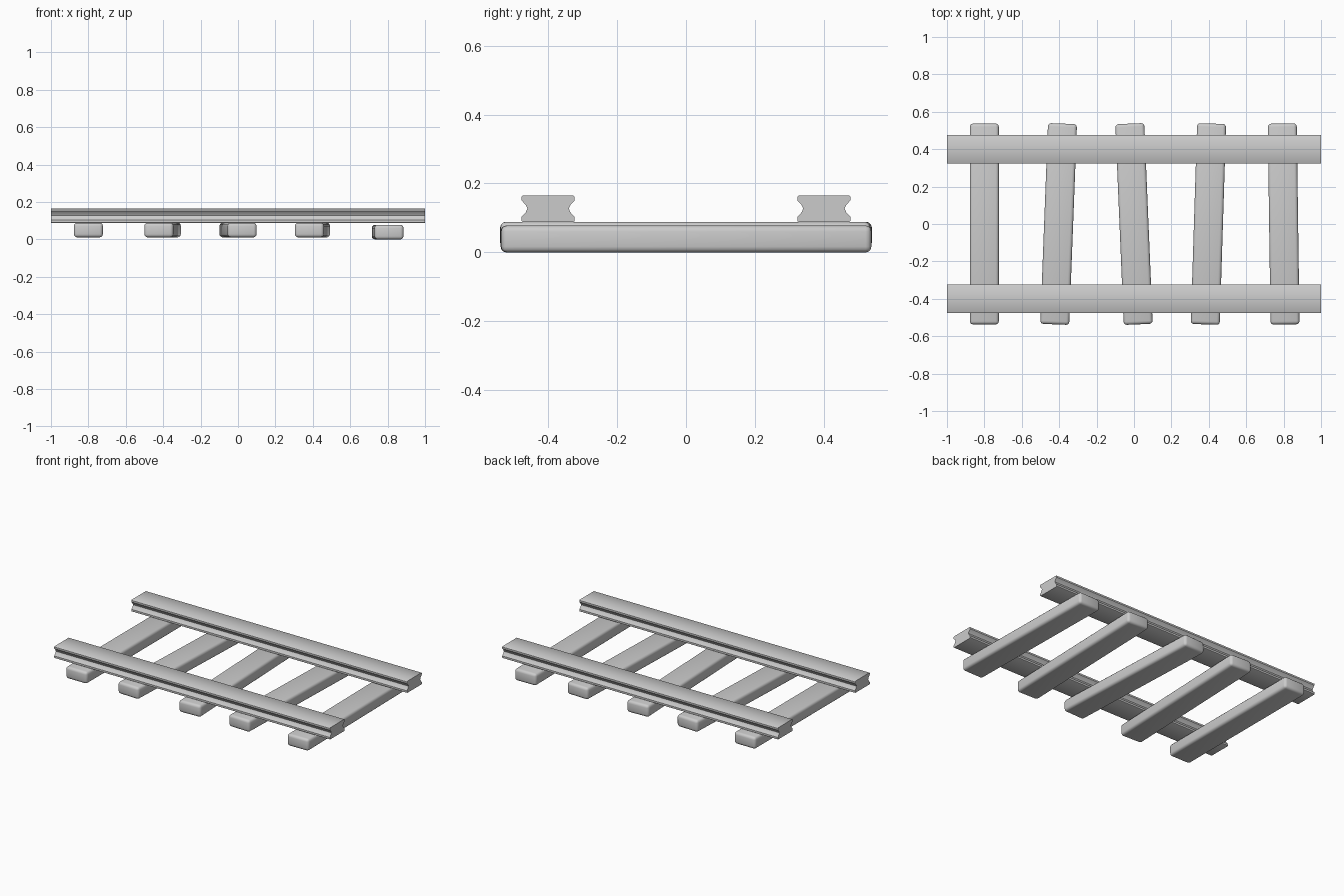
import bpy, bmesh
from math import radians

if "Cube" in bpy.data.objects:
    bpy.data.objects.remove(bpy.data.objects["Cube"])


def finish(name, bm, angle):
    bmesh.ops.recalc_face_normals(bm, faces=bm.faces)
    me = bpy.data.meshes.new(name)
    bm.to_mesh(me)
    bm.free()
    ob = bpy.data.objects.new(name, me)
    bpy.context.collection.objects.link(ob)
    bpy.ops.object.select_all(action='DESELECT')
    ob.select_set(True)
    bpy.context.view_layer.objects.active = ob
    bpy.ops.object.shade_smooth_by_angle(angle=radians(angle))
    return ob


# Half of the rail cross-section, bottom to top: (half width, height)
HALF = [(0.073, 0.088), (0.077, 0.091), (0.077, 0.103), (0.065, 0.116), (0.060, 0.127),
        (0.065, 0.138), (0.077, 0.151), (0.077, 0.162), (0.073, 0.165)]


def rail(name, y):
    bm = bmesh.new()
    outline = HALF + [(-w, z) for w, z in reversed(HALF)]
    face = bm.faces.new([bm.verts.new((-1, y + w, z)) for w, z in outline])
    ext = bmesh.ops.extrude_face_region(bm, geom=[face], use_keep_orig=True)
    moved = [v for v in ext['geom'] if isinstance(v, bmesh.types.BMVert)]
    bmesh.ops.translate(bm, verts=moved, vec=(2, 0, 0))
    return finish(name, bm, 40)


def sleeper(name, x, z, turn):
    bm = bmesh.new()
    bmesh.ops.create_cube(bm, size=1)
    bmesh.ops.scale(bm, verts=bm.verts, vec=(0.155, 1.074, 0.078))
    bmesh.ops.bevel(bm, geom=bm.edges[:], offset=0.017, segments=3,
                    profile=0.5, affect='EDGES')
    ob = finish(name, bm, 40)
    ob.location = (x, 0, z + 0.039)
    ob.rotation_euler.z = radians(turn)
    return ob


# Two rails
for side, y in (("front", -0.4), ("back", 0.4)):
    rail(f"{side}_rail", y)

# Five slightly crooked sleepers: x, bottom height, turn in degrees
for i, (x, z, turn) in enumerate([(-0.80, 0.011, 0), (-0.403, 0.011, -2.2), (0.0, 0.011, 2.4),
                                  (0.398, 0.011, -1.8), (0.80, 0.0, 0.8)]):
    sleeper(f"sleeper_{i + 1}", x, z, turn)
